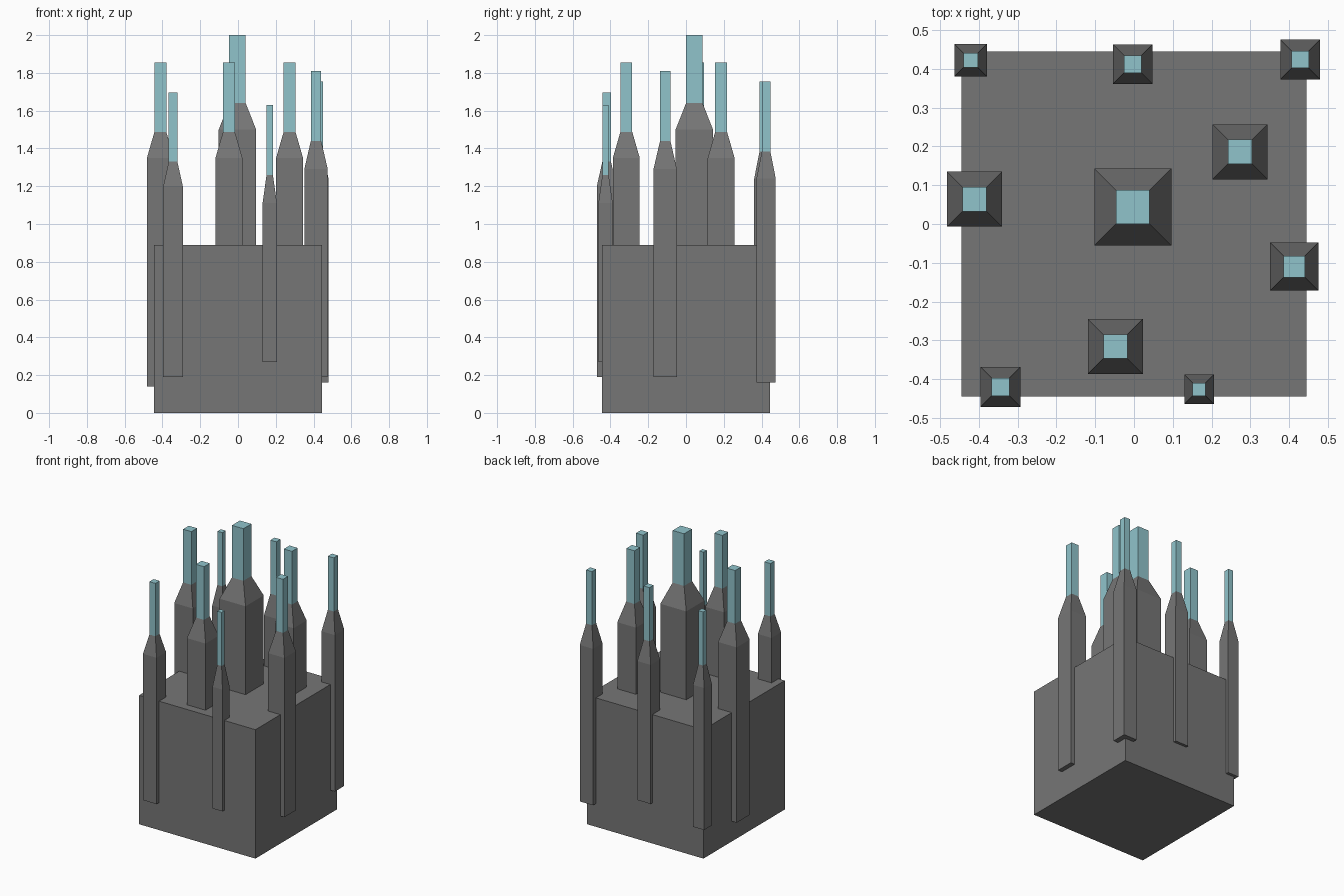
import bpy
import bmesh

cube = bpy.data.objects.get("Cube")
if cube:
    bpy.data.objects.remove(cube, do_unlink=True)


def material(name, color):
    mat = bpy.data.materials.new(name)
    mat.use_nodes = True
    mat.diffuse_color = color
    mat.node_tree.nodes["Principled BSDF"].inputs["Base Color"].default_value = color
    return mat


stone = material("dark grey stone", (0.18, 0.18, 0.18, 1))
glass = material("pale teal", (0.28, 0.55, 0.60, 1))


def square_stack(name, x, y, sections, mat):
    """Closed solid through square sections, each a (half width, height)."""
    bm = bmesh.new()
    rings = [[bm.verts.new((x + sx * h, y + sy * h, z))
              for sx, sy in ((-1, -1), (1, -1), (1, 1), (-1, 1))]
             for h, z in sections]
    bm.faces.new(rings[0][::-1])
    bm.faces.new(rings[-1])
    for low, high in zip(rings, rings[1:]):
        for i in range(4):
            j = (i + 1) % 4
            bm.faces.new((low[i], low[j], high[j], high[i]))
    mesh = bpy.data.meshes.new(name)
    bm.to_mesh(mesh)
    bm.free()
    mesh.materials.append(mat)
    obj = bpy.data.objects.new(name, mesh)
    bpy.context.collection.objects.link(obj)


def tower(name, x, y, half, bottom, shoulder, neck, top):
    tip = half * 0.44
    square_stack(name + "_shaft", x, y,
                 [(half, bottom), (half, shoulder), (tip, neck)], stone)
    square_stack(name + "_tip", x, y, [(tip, neck), (tip, top)], glass)


# Block that carries the towers
square_stack("base_block", 0, 0, [(0.444, 0), (0.444, 0.89)], stone)

# Towers: x, y, half width, bottom, shoulder, neck, top
tower("centre_tower", -0.003, 0.044, 0.099, 0.14, 1.50, 1.64, 2.0)
tower("front_tower", -0.048, -0.316, 0.071, 0.14, 1.35, 1.488, 1.855)
tower("right_tower", -0.411, 0.064, 0.071, 0.14, 1.35, 1.488, 1.855)
tower("left_inner_tower", 0.273, 0.186, 0.071, 0.14, 1.35, 1.488, 1.855)
tower("left_tower", 0.413, -0.110, 0.062, 0.19, 1.29, 1.44, 1.81)
tower("front_right_tower", -0.344, -0.420, 0.052, 0.19, 1.20, 1.33, 1.695)
tower("front_left_tower", 0.168, -0.426, 0.038, 0.27, 1.11, 1.26, 1.63)
tower("back_left_tower", 0.428, 0.424, 0.051, 0.16, 1.24, 1.385, 1.755)
tower("back_tower", -0.003, 0.412, 0.051, 0.28, 1.24, 1.385, 1.755)
tower("back_right_tower", -0.421, 0.422, 0.042, 0.21, 1.19, 1.33, 1.70)
